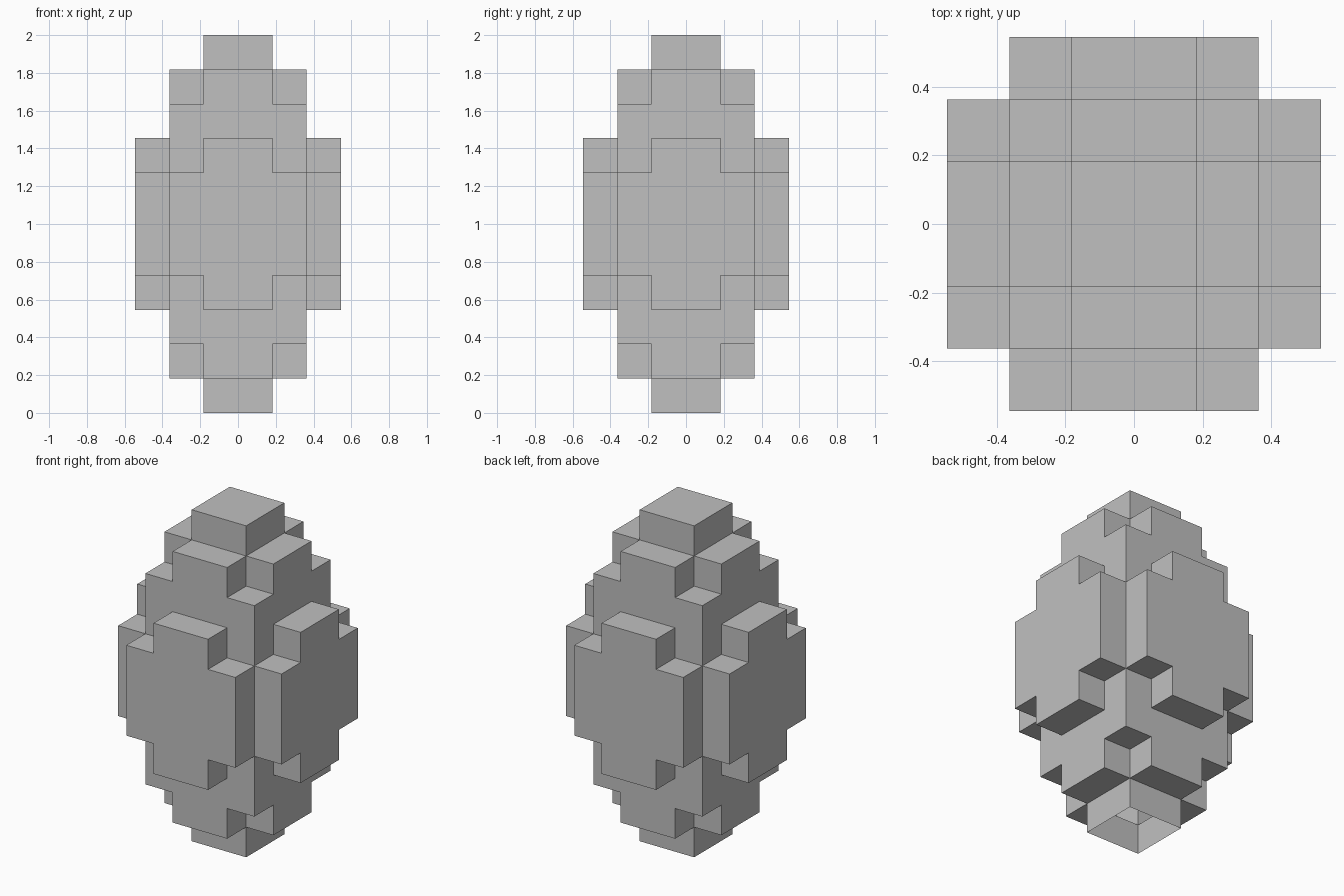
import bpy, bmesh

if "Cube" in bpy.data.objects:
    bpy.data.objects.remove(bpy.data.objects["Cube"])

U = 2 / 11  # one block

# Stacked blocks: half width, half depth, bottom, top (in block units)
BLOCKS = [(1, 1, 0, 11), (1, 2, 1, 10), (2, 2, 2, 9),
          (1, 3, 3, 8), (2, 3, 4, 7)]
BLOCKS += [(b, a, z0, z1) for a, b, z0, z1 in BLOCKS if a != b]


def filled(x, y, z):
    cx, cy, cz = x + 0.5, y + 0.5, z + 0.5
    return any(abs(cx) < a and abs(cy) < b and z0 < cz < z1
               for a, b, z0, z1 in BLOCKS)


# Outer skin of the joined blocks, hollow and open underneath
bm = bmesh.new()
for x in range(-3, 3):
    for y in range(-3, 3):
        for z in range(11):
            if not filled(x, y, z):
                continue
            for axis in range(3):
                for side in (0, 1):
                    n = [x, y, z]
                    n[axis] += 1 if side else -1
                    if filled(*n) or n[2] < 0:
                        continue
                    quad = []
                    for s, t in ((0, 0), (1, 0), (1, 1), (0, 1)):
                        p = [x, y, z]
                        p[axis] += side
                        p[(axis + 1) % 3] += s
                        p[(axis + 2) % 3] += t
                        quad.append(bm.verts.new([c * U for c in p]))
                    bm.faces.new(quad if side else quad[::-1])

# Weld the blocks and merge flat areas into single faces
bmesh.ops.remove_doubles(bm, verts=bm.verts[:], dist=0.001)
bmesh.ops.dissolve_limit(bm, angle_limit=0.01, verts=bm.verts[:], edges=bm.edges[:])

mesh = bpy.data.meshes.new("blocky_egg")
bm.to_mesh(mesh)
bm.free()
egg = bpy.data.objects.new("blocky_egg", mesh)
bpy.context.collection.objects.link(egg)

grey = bpy.data.materials.new("light grey")
grey.diffuse_color = (0.53, 0.53, 0.53, 1)
grey.use_nodes = True
grey.node_tree.nodes["Principled BSDF"].inputs["Base Color"].default_value = grey.diffuse_color
mesh.materials.append(grey)
